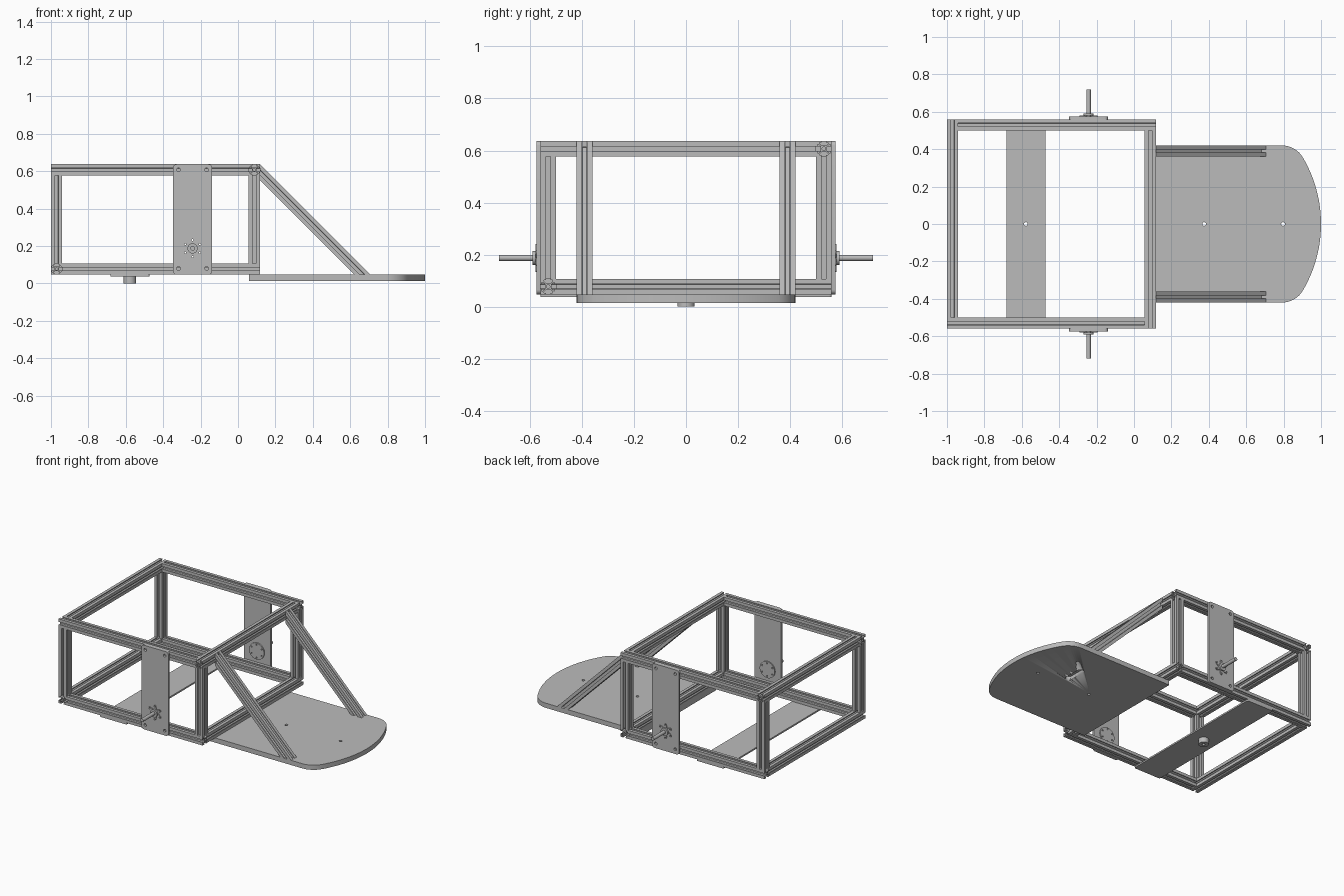
import bpy, bmesh
from math import cos, sin, pi, radians
from mathutils import Matrix, Vector

cube = bpy.data.objects.get("Cube")
if cube:
    bpy.data.objects.remove(cube)

grey = bpy.data.materials.new("brushed grey")
grey.use_nodes = True
grey.diffuse_color = (0.5, 0.5, 0.5, 1)
grey.node_tree.nodes["Principled BSDF"].inputs["Base Color"].default_value = (0.5, 0.5, 0.5, 1)

parts = []
UPRIGHT = Matrix.Rotation(pi / 2, 4, 'X')     # profile x, y becomes world x, z
AXES = {'X': Matrix.Rotation(pi / 2, 4, 'Y'), 'Y': UPRIGHT, 'Z': Matrix.Identity(4)}


def arc(cx, cy, r, start, end, steps):
    angles = [radians(start + (end - start) * i / steps) for i in range(steps + 1)]
    return [(cx + r * cos(a), cy + r * sin(a)) for a in angles]


def circle(cx, cy, r, steps=24):
    return arc(cx, cy, r, 0, 360, steps)[:-1]


def rounded_rect(x0, x1, y0, y1, r, steps=4):
    corners = [(x1 - r, y1 - r), (x0 + r, y1 - r), (x0 + r, y0 + r), (x1 - r, y0 + r)]
    return [p for i, (x, y) in enumerate(corners)
            for p in arc(x, y, r, 90 * i, 90 * i + 90, steps)]


def extrude(name, loops, depth, matrix):
    """Extrude an outline, with further loops as holes, centred on the matrix."""
    curve = bpy.data.curves.new(name, 'CURVE')
    curve.dimensions = '2D'
    curve.fill_mode = 'BOTH'
    curve.extrude = depth / 2
    for loop in loops:
        spline = curve.splines.new('POLY')
        spline.points.add(len(loop) - 1)
        for point, (x, y) in zip(spline.points, loop):
            point.co = (x, y, 0, 1)
        spline.use_cyclic_u = True
    temp = bpy.data.objects.new(name + "_outline", curve)
    bpy.context.collection.objects.link(temp)
    graph = bpy.context.evaluated_depsgraph_get()
    mesh = bpy.data.meshes.new_from_object(temp.evaluated_get(graph))
    bpy.data.objects.remove(temp)
    bpy.data.curves.remove(curve)

    bm = bmesh.new()
    bm.from_mesh(mesh)
    bmesh.ops.remove_doubles(bm, verts=bm.verts, dist=1e-5)
    bmesh.ops.recalc_face_normals(bm, faces=bm.faces)
    bm.to_mesh(mesh)
    bm.free()
    mesh.transform(matrix)
    mesh.name = name
    mesh.materials.clear()
    mesh.materials.append(grey)
    obj = bpy.data.objects.new(name, mesh)
    bpy.context.collection.objects.link(obj)
    parts.append(obj)
    return obj


# Slotted rail section, one side rotated four times, with a centre bore
W = 0.06
side = [(10, -10), (10, -3), (8.2, -3), (8.2, -5.5), (6.8, -5.5), (4, -2.8),
        (4, 2.8), (6.8, 5.5), (8.2, 5.5), (8.2, 3), (10, 3)]
section = []
for turn in range(4):
    c, s = round(cos(turn * pi / 2)), round(sin(turn * pi / 2))
    section += [((x * c - y * s) * W / 20, (x * s + y * c) * W / 20) for x, y in side]
RAIL = [section, circle(0, 0, 0.007, 12)]


def rail(name, axis, start, end, a, b):
    """Rail along an axis; a, b are its centre on the other two axes in order."""
    mid = (start + end) / 2
    pos = {'X': (mid, a, b), 'Y': (a, mid, b), 'Z': (a, b, mid)}[axis]
    return extrude(name, RAIL, end - start, Matrix.Translation(pos) @ AXES[axis])


# Box frame: the rails overlap in a pinwheel, turned the other way at the bottom
X0, X1, Y, Z0, Z1 = -1.0, 0.117, 0.56, 0.047, 0.637
H = W / 2
for label, z, top in (("top", Z1 - H, 1), ("bottom", Z0 + H, 0)):
    near, far = W * top, W * (1 - top)
    rail(label + "_front_rail", 'X', X0 + far, X1 - near, -Y + H, z)
    rail(label + "_back_rail", 'X', X0 + near, X1 - far, Y - H, z)
    rail(label + "_outer_rail", 'Y', -Y + near, Y - far, X0 + H, z)
    rail(label + "_inner_rail", 'Y', -Y + far, Y - near, X1 - H, z)
for xname, x in (("outer", X0 + H), ("inner", X1 - H)):
    for yname, y in (("front", -Y + H), ("back", Y - H)):
        rail(f"{yname}_{xname}_post", 'Z', Z0 + W, Z1 - W, x, y)

# Diagonal braces, mitred against the frame and the base board
along = Vector((1, 0, -1))
tilt = Matrix.Rotation(radians(135), 4, 'Y')
middle = (X1 + Z1 - W / 2 ** 0.5) / 2
for name, y in (("front_brace", -0.39), ("back_brace", 0.39)):
    brace = rail(name, 'Z', -0.3, 0.3, 0, 0)
    brace.data.transform(Matrix.Translation((middle, y, middle)) @ tilt)
    for v in brace.data.vertices:
        upper = v.co.z - v.co.x > 0
        v.co += along * ((X1 - v.co.x) if upper else (v.co.z - Z0))

# Base board with a rounded nose and two holes
nose = arc(0.3, 0, 0.7, -30.6, 30.6, 24)
outline = ([(0.06, -0.42)] + arc(0.791, -0.29, 0.13, -90, -30.6, 8)[:-1] + nose
           + arc(0.791, 0.29, 0.13, 30.6, 90, 8)[1:] + [(0.06, 0.42)])
base = extrude("base_board", [outline, circle(0.375, 0, 0.01, 16), circle(0.797, 0, 0.01, 16)],
               0.033, Matrix.Translation((0, 0, Z0 - 0.0165)))

# Slot pocket in the underside of the board
cutter = extrude("slot_cutter", [rounded_rect(0.58, 0.625, 0.05, 0.21, 0.022)], 0.05,
                 Matrix.Translation((0, 0, 0.015)))
cutter.hide_render = True
cutter.display_type = 'WIRE'
pocket = base.modifiers.new("slot_pocket", 'BOOLEAN')
pocket.operation = 'DIFFERENCE'
pocket.solver = 'EXACT'
pocket.object = cutter
parts.remove(cutter)
cutter.hide_set(True)

# Cross plate under the frame, with its bored boss
CX = -0.578
bore = circle(CX, 0, 0.01, 16)
extrude("cross_plate", [rounded_rect(CX - 0.105, CX + 0.105, -Y, Y, 0.01), bore], 0.011,
        Matrix.Translation((0, 0, Z0 - 0.0055)))
extrude("cross_plate_boss", [circle(CX, 0, 0.033, 32), bore], 0.036,
        Matrix.Translation((0, 0, 0.018)))

# Side plates with axle hubs, front and back
PX, PZ = -0.243, 0.187
bolts = [(PX + 0.045 * cos(a), PZ + 0.045 * sin(a))
         for a in (pi / 6 + i * pi / 3 for i in range(6))]
bolt_holes = [circle(x, z, 0.005, 10) for x, z in bolts]
corner_holes = [circle(PX + dx, z, 0.01, 16) for dx in (-0.075, 0.075) for z in (0.08, 0.607)]
star = []
for i in range(6):
    a = 60 * i + 30
    tip = arc(PX + 0.045 * cos(radians(a)), PZ + 0.045 * sin(radians(a)), 0.009,
              a - 80, a + 80, 6)
    valley = radians(a + 30)
    star += tip + [(PX + 0.028 * cos(valley), PZ + 0.028 * sin(valley))]

for label, s in (("front", -1), ("back", 1)):
    def slab(name, loops, inner, outer):
        spot = Matrix.Translation((0, s * (inner + outer) / 2, 0))
        extrude(f"{label}_{name}", loops, outer - inner, spot @ UPRIGHT)

    slab("side_plate", [rounded_rect(PX - 0.104, PX + 0.104, Z0, Z1, 0.018)]
         + corner_holes + bolt_holes, Y, 0.574)
    slab("inner_disc", [circle(PX, PZ, 0.058, 32)] + bolt_holes, 0.552, Y)
    slab("star_flange", [star] + bolt_holes, 0.574, 0.579)
    slab("hub", [circle(PX, PZ, 0.027, 32)], 0.574, 0.59)
    slab("axle", [circle(PX, PZ, 0.012)], 0.589, 0.718)

# Smooth the round walls and keep the edges sharp
bpy.ops.object.select_all(action='DESELECT')
for obj in parts:
    obj.select_set(True)
bpy.context.view_layer.objects.active = parts[0]
bpy.ops.object.shade_smooth_by_angle(angle=radians(30))
